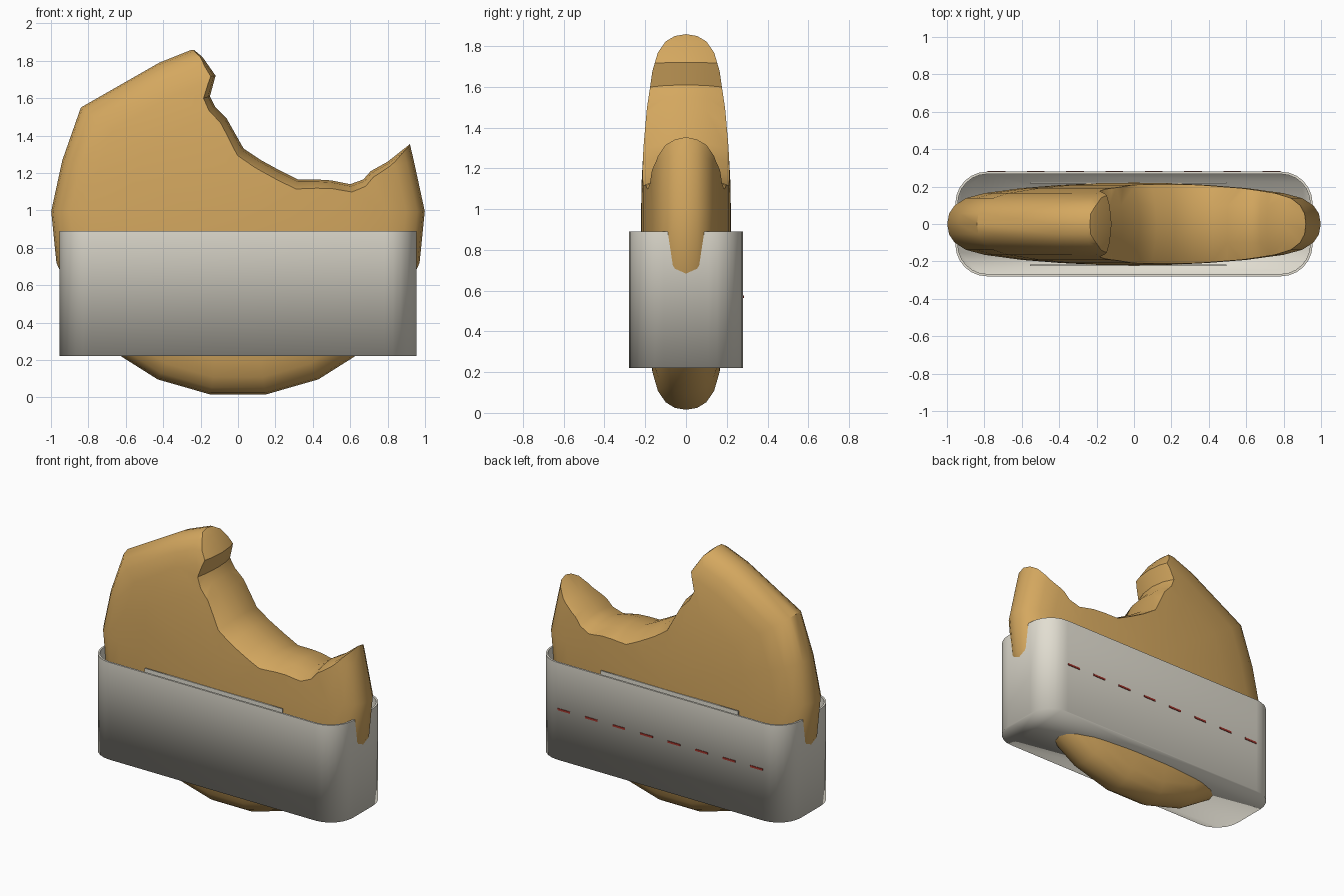
import bpy, bmesh, math

if "Cube" in bpy.data.objects:
    bpy.data.objects.remove(bpy.data.objects["Cube"])


def material(name, rgb):
    m = bpy.data.materials.new(name)
    m.diffuse_color = (*rgb, 1)
    m.use_nodes = True
    m.node_tree.nodes["Principled BSDF"].inputs["Base Color"].default_value = m.diffuse_color
    return m


GOLD = material("baked_gold", (0.66, 0.39, 0.115))
PAPER = material("paper_white", (0.76, 0.73, 0.64))
RED = material("dash_red", (0.36, 0.035, 0.025))


def finish(name, bm, mat):
    bmesh.ops.recalc_face_normals(bm, faces=bm.faces)
    mesh = bpy.data.meshes.new(name)
    bm.to_mesh(mesh)
    bm.free()
    mesh.materials.append(mat)
    ob = bpy.data.objects.new(name, mesh)
    bpy.context.collection.objects.link(ob)
    return ob


def activate(ob):
    bpy.ops.object.select_all(action='DESELECT')
    ob.select_set(True)
    bpy.context.view_layer.objects.active = ob


def bridge(bm, a, b):
    n = len(a)
    for i in range(n):
        bm.faces.new((a[i], a[(i + 1) % n], b[(i + 1) % n], b[i]))


def box(name, center, size, mat):
    bm = bmesh.new()
    bmesh.ops.create_cube(bm, size=1)
    for v in bm.verts:
        v.co = [c + s * p for c, s, p in zip(center, size, v.co)]
    return finish(name, bm, mat)


# Thick disc with a rounded rim and a straightened upper edge
CZ = 0.945
outline = []
for i in range(14):
    t = math.radians(-200 + 220 * i / 13)
    outline.append((math.cos(t), CZ + 0.94 * math.sin(t)))
outline += [(0.92, 1.35), (0.84, 1.55), (0.42, 1.79), (0.1, 1.87),
            (-0.25, 1.858), (-0.42, 1.79), (-0.84, 1.55)]
half = [(0.2, 0.218), (0.4, 0.208), (0.6, 0.192), (0.8, 0.165),
        (0.9, 0.138), (0.96, 0.1), (0.99, 0.055)]
rings = [(r, -y) for r, y in half] + [(1, 0)] + [(r, y) for r, y in reversed(half)]
bm = bmesh.new()
loops = [[bm.verts.new((x * r, y, CZ + (z - CZ) * r)) for x, z in outline]
         for r, y in rings]
for a, b in zip(loops, loops[1:]):
    bridge(bm, a, b)
for loop, y in ((loops[0], -0.221), (loops[-1], 0.221)):
    pole = bm.verts.new((0, y, CZ))
    for i in range(len(loop)):
        bm.faces.new((loop[i], loop[(i + 1) % len(loop)], pole))
bun = finish("bitten_bun", bm, GOLD)

# Bite: scalloped profile that widens toward the front and back
bite = [(-0.32, 2.2), (-0.25, 1.87), (-0.19, 1.82), (-0.12, 1.72), (-0.15, 1.61),
        (-0.12, 1.55), (-0.06, 1.49), (0.03, 1.33), (0.12, 1.27), (0.22, 1.215),
        (0.32, 1.165), (0.42, 1.165), (0.5, 1.16), (0.6, 1.14), (0.67, 1.165),
        (0.71, 1.21), (0.8, 1.26), (0.92, 1.355), (1.2, 1.56), (1.2, 2.2)]
bm = bmesh.new()
loops = []
for k in range(-3, 4):
    s = 1 + 0.07 * (k / 2) ** 2
    loops.append([bm.verts.new((0.45 + (x - 0.45) * s, k * 0.1, 1.8 + (z - 1.8) * s))
                  for x, z in bite])
for a, b in zip(loops, loops[1:]):
    bridge(bm, a, b)
bm.faces.new(loops[0])
bm.faces.new(loops[-1])
cutter = finish("bite_cutter", bm, GOLD)
cutter.hide_render = True

mod = bun.modifiers.new("bite", 'BOOLEAN')
mod.operation = 'DIFFERENCE'
mod.solver = 'EXACT'
mod.object = cutter
activate(bun)
bpy.ops.object.modifier_apply(modifier="bite")
bpy.data.objects.remove(cutter)
bpy.ops.object.shade_smooth_by_angle(angle=math.radians(40))


# Paper sleeve: open-topped rounded box with a thin wall
def rounded(bm, inset, z, radius=0.17, steps=6):
    hx, hy, r = 0.955 - inset, 0.28 - inset, radius - inset
    pts = []
    for q, (sx, sy) in enumerate(((1, 1), (-1, 1), (-1, -1), (1, -1))):
        for i in range(steps + 1):
            t = math.pi / 2 * (q + i / steps)
            pts.append(bm.verts.new((sx * (hx - r) + r * math.cos(t),
                                     sy * (hy - r) + r * math.sin(t), z)))
    return pts


bm = bmesh.new()
walls = [rounded(bm, 0, 0.22), rounded(bm, 0, 0.89),
         rounded(bm, 0.013, 0.89), rounded(bm, 0.013, 0.232)]
for a, b in zip(walls, walls[1:]):
    bridge(bm, a, b)
bm.faces.new(walls[0])
bm.faces.new(walls[3])
for f in bm.faces:
    f.smooth = True
for e in bm.edges:  # crisp rim, soft bottom edge
    if all(v.co.z > 0.88 for v in e.verts):
        e.smooth = False
finish("paper_sleeve", bm, PAPER)

# Paper strips tucked against the bun, just below the rim
for side, label in ((-1, "front"), (1, "back")):
    box(label + "_paper_strip", (-0.03, side * 0.22, 0.85), (1.05, 0.008, 0.08), PAPER)

# Dashed line across the back of the sleeve
for i in range(8):
    box("red_dash", (-0.735 + 0.21 * i, 0.281, 0.57), (0.095, 0.006, 0.013), RED)
